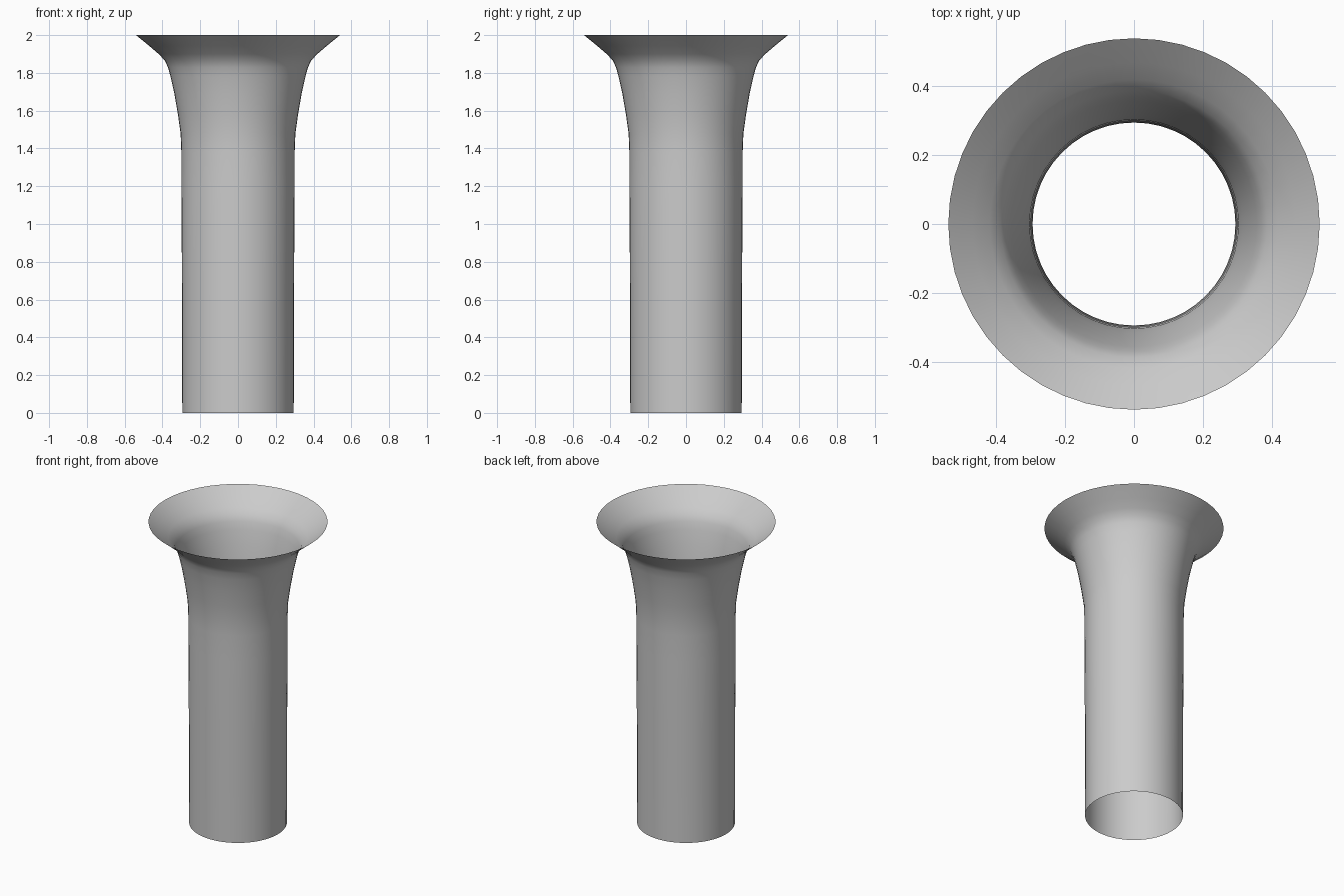
import bpy
import bmesh
from math import pi

cube = bpy.data.objects.get("Cube")
if cube:
    bpy.data.objects.remove(cube, do_unlink=True)

SIDES = 48

# Plain grey material
grey = bpy.data.materials.new("plain_grey")
grey.use_nodes = True
colour = (0.6, 0.6, 0.6, 1)
grey.diffuse_color = colour
grey.node_tree.nodes["Principled BSDF"].inputs["Base Color"].default_value = colour

# Wall profile (radius, height): straight tube, gentle swell, wide flared mouth
profile = [(0.295, 0), (0.297, 0.72), (0.30, 1.21), (0.30, 1.38), (0.304, 1.48),
           (0.318, 1.58), (0.337, 1.69), (0.357, 1.78), (0.371, 1.83),
           (0.388, 1.866), (0.42, 1.9), (0.47, 1.943), (0.54, 2)]

# Spin the profile into an open, thin-walled tube
bm = bmesh.new()
verts = [bm.verts.new((r, 0, z)) for r, z in profile]
edges = [bm.edges.new(pair) for pair in zip(verts, verts[1:])]
bmesh.ops.spin(bm, geom=verts + edges, cent=(0, 0, 0), axis=(0, 0, 1),
               angle=2 * pi, steps=SIDES, use_merge=True)
bmesh.ops.remove_doubles(bm, verts=bm.verts, dist=0.0001)
bmesh.ops.recalc_face_normals(bm, faces=bm.faces)

# Make the normals point away from the axis
bm.faces.ensure_lookup_table()
face = bm.faces[0]
centre = face.calc_center_median()
if face.normal.x * centre.x + face.normal.y * centre.y < 0:
    bmesh.ops.reverse_faces(bm, faces=bm.faces)
for face in bm.faces:
    face.smooth = True

mesh = bpy.data.meshes.new("flared_tube")
bm.to_mesh(mesh)
bm.free()
mesh.materials.append(grey)
tube = bpy.data.objects.new("flared_tube", mesh)
bpy.context.collection.objects.link(tube)
